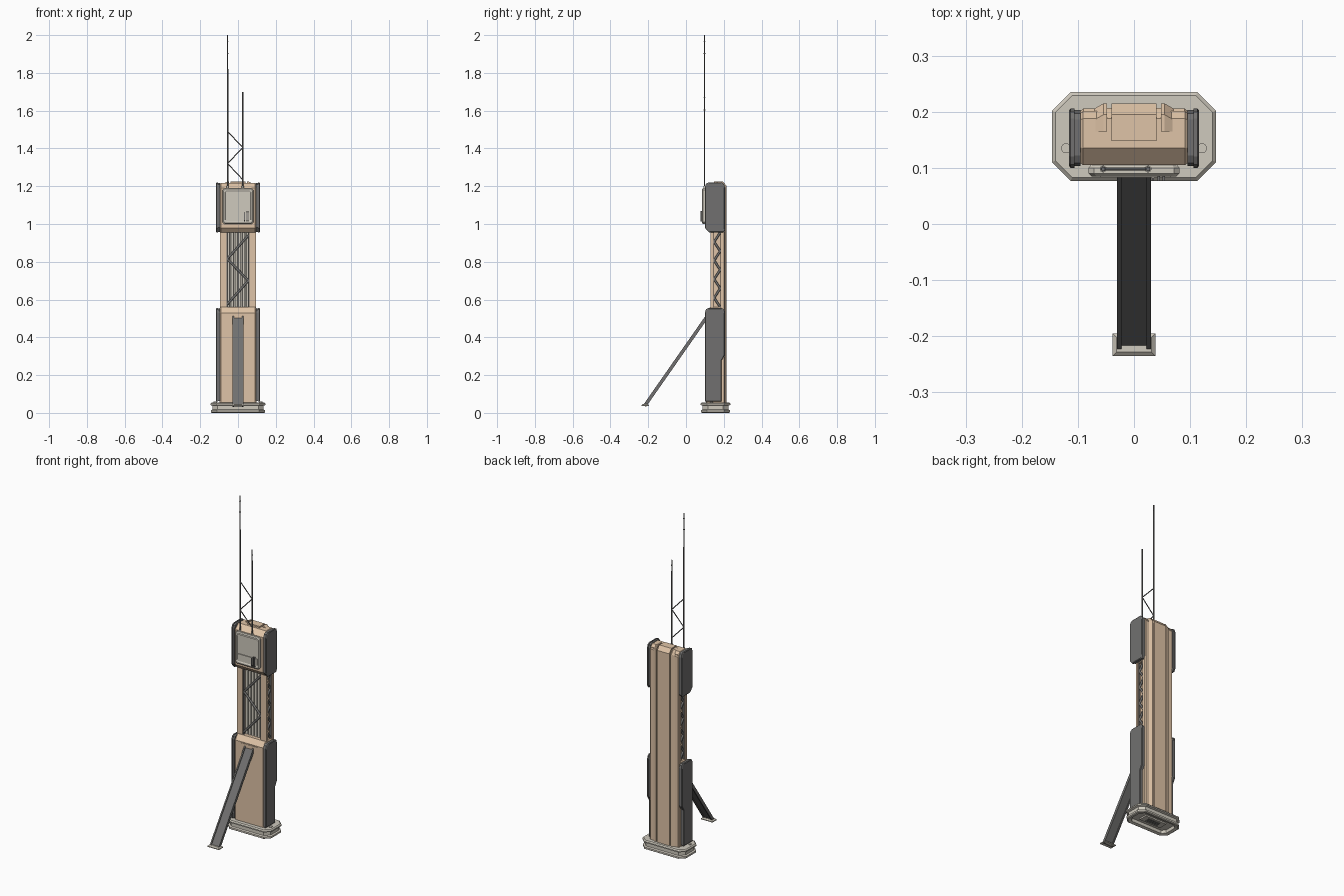
import bpy, bmesh, math
from mathutils import Vector

if "Cube" in bpy.data.objects:
    bpy.data.objects.remove(bpy.data.objects["Cube"])


def mat(name, r, g, b):
    m = bpy.data.materials.new(name)
    m.diffuse_color = (r, g, b, 1)
    m.use_nodes = True
    m.node_tree.nodes["Principled BSDF"].inputs["Base Color"].default_value = m.diffuse_color
    return m


TAN = mat("tan paint", 0.74, 0.55, 0.385)
LIGHT = mat("light grey", 0.62, 0.585, 0.51)
GREY = mat("dark grey", 0.165, 0.163, 0.16)


def finish(name, bm, m):
    bmesh.ops.recalc_face_normals(bm, faces=bm.faces)
    me = bpy.data.meshes.new(name)
    bm.to_mesh(me)
    bm.free()
    ob = bpy.data.objects.new(name, me)
    me.materials.append(m)
    bpy.context.collection.objects.link(ob)
    return ob


def rings(name, loops, m, smooth=False):
    """Skin a stack of equal-length closed loops and cap both ends."""
    bm = bmesh.new()
    vs = [[bm.verts.new(p) for p in lp] for lp in loops]
    n = len(loops[0])
    for a, b in zip(vs, vs[1:]):
        for i in range(n):
            j = (i + 1) % n
            bm.faces.new((a[i], a[j], b[j], b[i])).smooth = smooth
    bm.faces.new(vs[0])
    bm.faces.new(vs[-1])
    if smooth:
        for e in bm.edges:
            e.smooth = all(f.smooth for f in e.link_faces)
    return finish(name, bm, m)


def side(name, sections, m):
    """Loft (y, z) profiles placed at x positions."""
    return rings(name, [[(x, y, z) for y, z in p] for x, p in sections], m)


def box(name, x0, x1, y0, y1, z0, z1, m):
    p = [(y0, z0), (y1, z0), (y1, z1), (y0, z1)]
    return side(name, [(x0, p), (x1, p)], m)


def rod(name, a, b, r, m, sides=16, r2=None):
    a, b = Vector(a), Vector(b)
    q = (b - a).to_track_quat('Z', 'Y')
    loops = [[c + q @ Vector((rr * math.cos(t), rr * math.sin(t), 0))
              for t in [(k + .5) * 2 * math.pi / sides for k in range(sides)]]
             for c, rr in ((a, r), (b, r2 or r))]
    return rings(name, loops, m, sides > 6)


def inset(p, d):
    """Shrink a profile about its bounding-box centre by distance d."""
    ys, zs = [q[0] for q in p], [q[1] for q in p]
    cy, cz = (min(ys) + max(ys)) / 2, (min(zs) + max(zs)) / 2
    hy, hz = max(ys) - cy, max(zs) - cz
    return [(cy + (y - cy) * (1 - d / hy), cz + (z - cz) * (1 - d / hz)) for y, z in p]


# Octagonal base with two flanges and a hollow underside
def octagon(d, z):
    X, Y, c, cy = 0.146 - d, 0.079 - d, 0.033 - d * .5, 0.156
    return [(x, cy + y, z) for x, y in ((-X + c, -Y), (X - c, -Y), (X, -Y + c), (X, Y - c),
                                        (X - c, Y), (-X + c, Y), (-X, Y - c), (-X, -Y + c))]


rings("base", [octagon(d, z) for d, z in ((.028, .02), (.024, .004), (.008, 0), (.002, .004), (.002, .014),
                                         (.011, .018), (.011, .038), (0, .042), (0, .049),
                                         (.006, .055), (.028, .055))], LIGHT)
box("base_under_plate", -.07, .07, .13, .182, .012, .021, LIGHT)
for i in range(3):
    box("base_under_slat", -.04, .04, .142 + i * .011, .147 + i * .011, .009, .013, GREY)


# Back column: centre ridge, grooves and tapered wings, full height
def strip(front, back, top):
    return [(front, .05), (back, .05), (back, top - .025), (back - .02, top), (front, top)]


F = .165
side("back_ridge", [(-.04, strip(F, .215, 1.226)), (.04, strip(F, .215, 1.226))], TAN)
box("top_ridge", -.04, .04, .148, .17, 1.2, 1.226, TAN)
for s in (-1, 1):
    side("back_groove", [(s * .04, strip(F, .207, 1.218)), (s * .048, strip(F, .207, 1.218))], TAN)
    side("back_rib", [(s * .048, strip(F, .215, 1.226)), (s * .054, strip(F, .215, 1.226)),
                      (s * .07, strip(F, .206, 1.217)), (s * .077, strip(F, .206, 1.217))], TAN)
    side("back_wing", [(s * .077, strip(.185, .206, 1.217)), (s * .09, strip(.185, .206, 1.217)),
                       (s * .096, strip(.185, .201, 1.212))], TAN)
    # Middle section stiles and side lattice
    box("front_stile", s * .06, s * .096, .13, .145, .55, .97, TAN)
    box("side_web", s * .06, s * .077, .145, .186, .55, .97, TAN)
    n = 8
    zs = [.56 + .395 * k / n for k in range(n + 1)]
    for k in range(n):
        ya, yb = (.149, .181) if k % 2 else (.181, .149)
        rod("side_lattice", (s * .086, ya, zs[k]), (s * .086, yb, zs[k + 1]), .006, GREY)
    for y in (.147, .184):
        box("side_lattice_rail", s * .082, s * .092, y - .002, y + .002, .555, .965, GREY)

# Pipes and front lattice in the middle recess
box("recess_back", -.06, .06, .16, .166, .55, .97, LIGHT)
for i in range(6):
    x = -.05 + i * .02
    rod("recess_pipe", (x, .154, .55), (x, .154, .97), .007, LIGHT)
zig = [(.055, .94), (-.057, .815), (.055, .70), (-.057, .575)]
for (xa, za), (xb, zb) in zip(zig, zig[1:]):
    rod("front_lattice", (xa, .139, za), (xb, .139, zb), .006, GREY)
for x in (-.058, .058):
    box("front_lattice_rail", x - .002, x + .002, .133, .145, .56, .96, GREY)


# Tan housings, with softened side edges
def housing(name, p):
    q = inset(p, .005)
    side(name, [(-.097, q), (-.091, p), (.091, p), (.097, q)], TAN)


housing("lower_housing", [(.105, .05), (.105, .53), (.128, .56), (.192, .56), (.192, .05)])
housing("head_housing", [(.105, .98), (.105, 1.19), (.135, 1.218), (.188, 1.218), (.201, 1.203),
                         (.201, .955), (.128, .955)])
box("lower_front_plate", -.057, .057, .102, .107, .06, .525, TAN)

# Dark side armour: inner spacer and outer plate
LOW = [(.10, .06), (.10, .532), (.106, .548), (.118, .555), (.190, .555), (.201, .547), (.205, .532),
       (.205, .305), (.187, .275), (.187, .06)]
HEAD = [(.10, .98), (.10, 1.195), (.106, 1.213), (.12, 1.22), (.188, 1.22), (.200, 1.213), (.206, 1.195),
        (.206, .97), (.198, .955), (.122, .955)]
for s in (-1, 1):
    for nm, p in (("lower", LOW), ("head", HEAD)):
        side(nm + "_side_spacer", [(s * .0955, inset(p, .003)), (s * .107, inset(p, .003))], GREY)
        side(nm + "_side_plate", [(s * .106, p), (s * .113, p), (s * .116, inset(p, .004))], GREY)
    rod("base_knob", (s * .121, .135, .05), (s * .121, .135, .06), .009, LIGHT)


# Front screen panel on the head
def panel(h, c, y):
    return [(x, y, 1.095 + z) for x, z in ((-h + c, -h * 1.18), (h - c, -h * 1.18), (h, -h * 1.18 + c),
                                           (h, h * 1.18 - c), (h - c, h * 1.18), (-h + c, h * 1.18),
                                           (-h, h * 1.18 - c), (-h, -h * 1.18 + c))]


rings("screen_panel", [panel(.076, .008, .106), panel(.081, .010, .1), panel(.081, .010, .09),
                       panel(.076, .009, .085), panel(.07, .007, .085), panel(.066, .006, .088)], LIGHT)
box("screen_lower_step", -.06, .066, .083, .089, 1.02, 1.062, LIGHT)
for x, z in ((.034, 1.062), (.044, 1.07), (.053, 1.07)):
    box("screen_vent", x - .002, x + .002, .077, .086, 1.012, z, GREY)

# Antenna pair with cross bracing
for x, top in ((-.055, 2.0), (.025, 1.70)):
    rod("antenna_lower", (x, .098, 1.15), (x, .098, top - .2), .0038, GREY)
    rod("antenna_tip", (x, .098, top - .2), (x, .098, top), .0035, GREY, 16, .003)
    for dz in (.03, .095):
        rod("antenna_collar", (x, .098, top - dz - .004), (x, .098, top - dz), .0045, GREY)
    rod("antenna_socket", (x, .098, 1.17), (x, .098, 1.2), .006, LIGHT)
zz = [(-.055, 1.49), (.025, 1.405), (-.055, 1.32), (.025, 1.235)]
for (xa, za), (xb, zb) in zip(zz, zz[1:]):
    rod("antenna_brace", (xa, .098, za), (xb, .098, zb), .0028, GREY)


# Sloping support leg: channel beam with edge flanges, on a foot pad
def slope(t0, t1):
    d = Vector((.328, .47)).normalized()
    n = Vector((-d.y, d.x))
    a, b = Vector((-.219, .037)), Vector((.11, .508))
    return [tuple(q) for q in (a + n * t0, b + n * t0, b + n * t1, a + n * t1)]


side("leg_web", [(-.024, slope(-.004, .004)), (.024, slope(-.004, .004))], GREY)
for s in (-1, 1):
    side("leg_flange", [(s * .022, slope(-.009, .009)), (s * .03, slope(-.009, .009))], GREY)
rings("leg_foot", [[(sx * (.038 - d), -.215 + sy * (.020 - d), z) for sx, sy in
                    ((-1, -1), (1, -1), (1, 1), (-1, 1))]
                   for d, z in ((0, .036), (0, .041), (.007, .047))], LIGHT)
